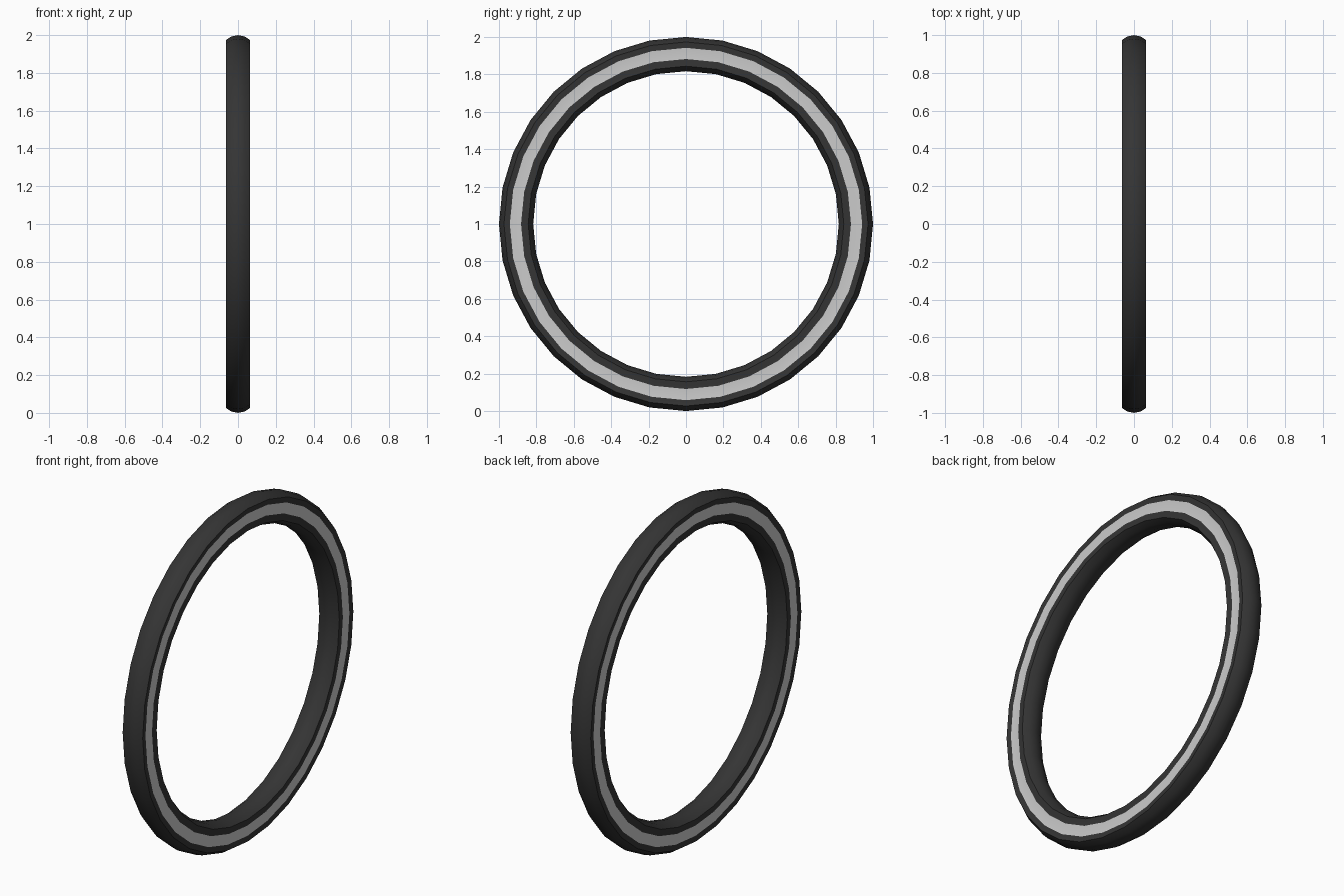
import bpy, bmesh
from math import sin, cos, pi, radians

if "Cube" in bpy.data.objects:
    bpy.data.objects.remove(bpy.data.objects["Cube"])

SEG = 32        # sides around the ring
CENTRE = 0.9085 # radius of the tube centre line
TUBE = 0.0915   # tube radius


def material(name, rgb):
    m = bpy.data.materials.new(name)
    m.diffuse_color = (*rgb, 1)
    m.use_nodes = True
    m.node_tree.nodes["Principled BSDF"].inputs["Base Color"].default_value = m.diffuse_color
    return m


def sweep(name, profile, mat, closed):
    """Revolve an (x, radius) profile about the x axis at z = 1."""
    bm = bmesh.new()
    rings = []
    for i in range(SEG):
        a = 2 * pi * i / SEG
        rings.append([bm.verts.new((x, r * sin(a), 1 + r * cos(a)))
                      for x, r in profile])
    n = len(profile)
    for i in range(SEG):
        p, q = rings[i], rings[(i + 1) % SEG]
        for j in range(n if closed else n - 1):
            k = (j + 1) % n
            bm.faces.new((p[j], q[j], q[k], p[k]))
    return bm


def finish(bm, name, mats, pick):
    for f in bm.faces:
        f.material_index = pick(f)
    bmesh.ops.recalc_face_normals(bm, faces=bm.faces)
    me = bpy.data.meshes.new(name)
    bm.to_mesh(me)
    bm.free()
    for m in mats:
        me.materials.append(m)
    ob = bpy.data.objects.new(name, me)
    bpy.context.collection.objects.link(ob)
    bpy.ops.object.select_all(action='DESELECT')
    ob.select_set(True)
    bpy.context.view_layer.objects.active = ob
    bpy.ops.object.shade_smooth_by_angle(angle=radians(30))
    return ob


rubber = material("black_rubber", (0.035, 0.035, 0.035))
wall = material("white_wall", (0.8, 0.8, 0.8))

# Round tread and inner face, with flattened side walls
tread = [(TUBE * sin(radians(a)), CENTRE + TUBE * cos(radians(a)))
         for a in (-45, -22.5, 0, 22.5, 45)]
inner = [(-x, 2 * CENTRE - r) for x, r in tread]
side = [(0.061, 0.942), (0.061, 0.882)]
profile = tread + side + inner + [(-x, r) for x, r in reversed(side)]


# The band faces lie flat on both sides, between the side points
def is_band(f):
    return int(all(abs(abs(v.co.x) - 0.061) < 1e-4 for v in f.verts))


tyre = sweep("tyre", profile, rubber, True)
finish(tyre, "tyre", [rubber, wall], is_band)
